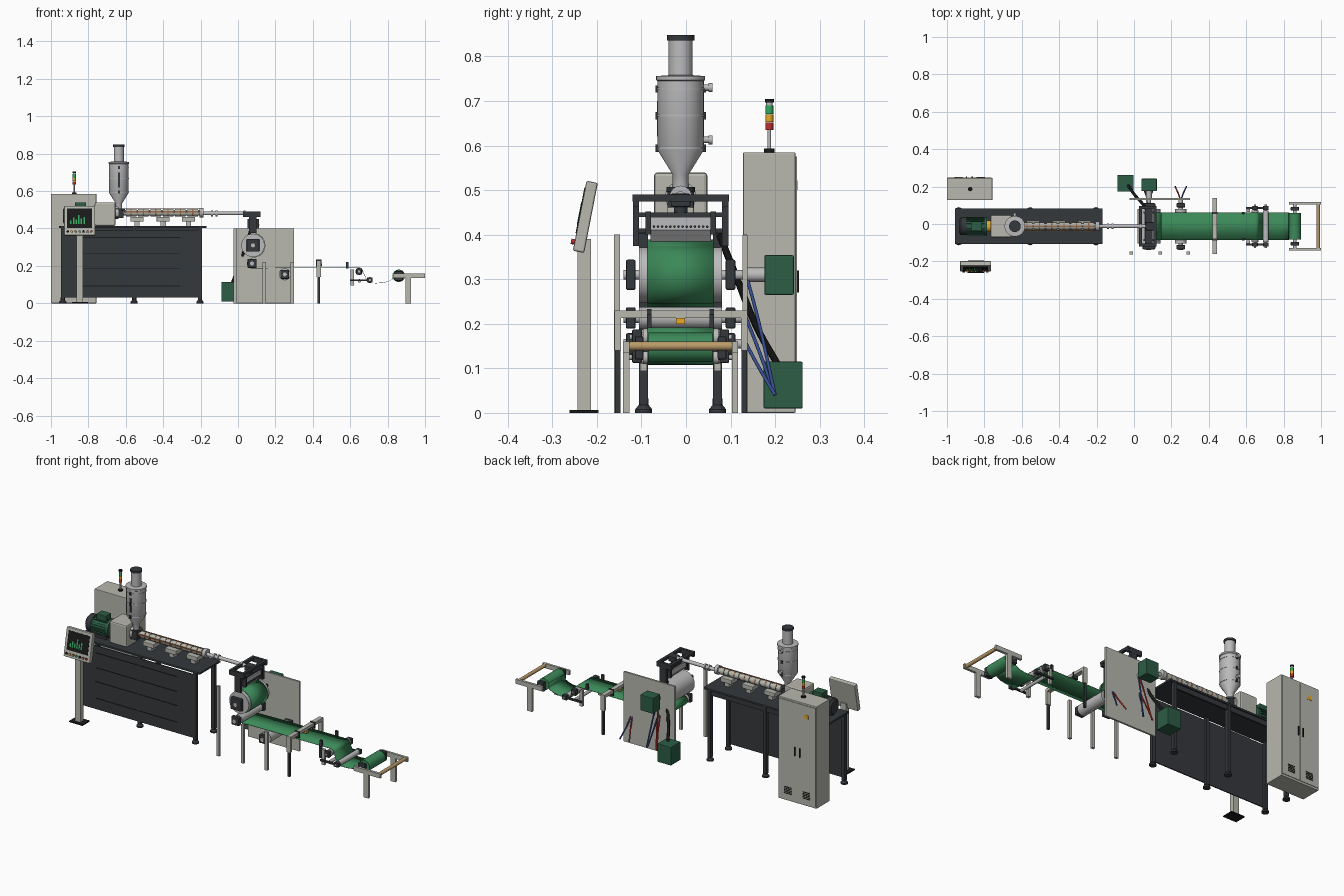
import bpy, bmesh, math
from mathutils import Vector, Matrix

if "Cube" in bpy.data.objects:
    bpy.data.objects.remove(bpy.data.objects["Cube"])

YC = -0.012  # centre line of the production line


def mat(name, r, g, b):
    m = bpy.data.materials.new(name)
    m.diffuse_color = (r, g, b, 1)
    m.use_nodes = True
    m.node_tree.nodes["Principled BSDF"].inputs["Base Color"].default_value = m.diffuse_color
    return m


LIGHT = mat("light_paint", .48, .48, .43)
STEEL = mat("steel", .5, .5, .51)
DARK = mat("dark_paint", .035, .04, .045)
BLACK = mat("black", .01, .01, .01)
GREEN = mat("film_green", .045, .25, .1)
MOTOR = mat("motor_green", .025, .11, .06)
BROWN = mat("copper", .3, .14, .07)
CARD = mat("card_tube", .5, .33, .14)
RED = mat("red", .5, .03, .03)
BLUE = mat("blue", .04, .08, .3)
AMBER = mat("amber", .8, .4, .02)
LAMP = mat("lamp_green", .03, .4, .12)


def finish(name, bm, m, smooth=False):
    bmesh.ops.recalc_face_normals(bm, faces=bm.faces)
    me = bpy.data.meshes.new(name)
    bm.to_mesh(me)
    bm.free()
    o = bpy.data.objects.new(name, me)
    bpy.context.collection.objects.link(o)
    me.materials.append(m)
    if smooth:
        bpy.context.view_layer.objects.active = o
        bpy.ops.object.select_all(action='DESELECT')
        o.select_set(True)
        bpy.ops.object.shade_smooth_by_angle(angle=math.radians(35))
    return o


def box(name, x0, x1, y0, y1, z0, z1, m=LIGHT, bev=0, xf=None):
    bm = bmesh.new()
    bmesh.ops.create_cube(bm, size=1)
    for v in bm.verts:
        v.co = ((x0+x1)/2 + v.co.x*(x1-x0), (y0+y1)/2 + v.co.y*(y1-y0), (z0+z1)/2 + v.co.z*(z1-z0))
    if bev:
        bmesh.ops.bevel(bm, geom=bm.edges[:], offset=bev, segments=2, affect='EDGES', profile=.5)
    if xf:
        bm.transform(xf)
    return finish(name, bm, m)


def lathe(name, prof, loc, axis='Z', m=STEEL, n=32):
    """Turn (radius, height) points about an axis through loc."""
    bm = bmesh.new()
    rings = [[bm.verts.new((r*math.cos(2*math.pi*i/n), r*math.sin(2*math.pi*i/n), h)) for i in range(n)]
             for r, h in prof]
    for a, b in zip(rings, rings[1:]):
        for i in range(n):
            bm.faces.new((a[i], a[(i+1) % n], b[(i+1) % n], b[i]))
    bm.faces.new(rings[0])
    bm.faces.new(rings[-1])
    rot = {'Z': Matrix(), 'X': Matrix.Rotation(math.pi/2, 4, 'Y'), 'Y': Matrix.Rotation(-math.pi/2, 4, 'X')}[axis]
    bm.transform(Matrix.Translation(loc) @ rot)
    return finish(name, bm, m, True)


def cyl(name, loc, r, a, b, axis='Z', m=STEEL, n=24):
    return lathe(name, [(r, a), (r, b)], loc, axis, m, n)


def hose(name, pts, r, m):
    cu = bpy.data.curves.new(name, 'CURVE')
    cu.dimensions, cu.bevel_depth, cu.bevel_resolution, cu.use_fill_caps = '3D', r, 2, True
    s = cu.splines.new('BEZIER')
    s.bezier_points.add(len(pts)-1)
    for p, c in zip(s.bezier_points, pts):
        p.co, p.handle_left_type, p.handle_right_type = c, 'AUTO', 'AUTO'
    cu.materials.append(m)
    o = bpy.data.objects.new(name, cu)
    bpy.context.collection.objects.link(o)


# work table: top, front panel with ribs, legs on round feet
box("table_top", -.957, -.168, YC-.095, YC+.095, .403, .414, DARK, .002)
box("table_front_panel", -.945, -.2, YC-.092, YC-.086, .03, .393, DARK)
for z in (.35, .265, .185, .09):
    box("panel_groove", -.83, -.31, YC-.0935, YC-.092, z, z+.004, BLACK)
box("table_back_rail", -.945, -.2, YC+.078, YC+.088, .375, .403, DARK)
for x in (-.937, -.555, -.203):
    for s in (-1, 1):
        y = YC + s*.083
        box("table_leg", x-.01, x+.01, y-.01, y+.01, .02, .403, DARK)
        lathe("table_foot", [(.019, 0), (.019, .008), (.011, .018), (.011, .032)], (x, y, 0), m=DARK, n=16)

# electrical cabinet with two back doors
box("electrical_cabinet", -1, -.757, .128, .246, 0, .585, LIGHT, .003)
for i, x in enumerate((-.996, -.877)):
    box("cabinet_door", x, x+.116, .246, .249, .012, .575, LIGHT)
    hx = x+.1 if i == 0 else x+.012
    box("door_handle", hx-.003, hx+.003, .249, .254, .27, .32, BLACK)
    for k in range(5):
        box("door_vent", x+.035, x+.08, .249, .251, .04+k*.009, .044+k*.009, BLACK)
box("warning_label", -.95, -.925, .249, .2505, .5, .522, AMBER)

# stack light
for r, a, b, m in ((.012, .585, .593, BLACK), (.004, .593, .635, STEEL), (.009, .635, .652, RED),
                   (.009, .653, .67, AMBER), (.009, .671, .69, LAMP), (.007, .69, .697, STEEL), (.01, .697, .705, BLACK)):
    cyl("stack_light", (-.876, .187, 0), r, a, b, m=m, n=20)

# operator panel, leaning back on its post
box("panel_base", -.888, -.803, -.262, -.196, 0, .006, BLACK)
box("panel_post", -.864, -.83, -.243, -.213, .006, .39)
T = Matrix.Translation((-.847, -.226, .44)) @ Matrix.Rotation(math.radians(-11), 4, 'X')
box("panel_housing", -.083, .083, -.013, .013, -.08, .08, LIGHT, .004, T)
box("panel_screen", -.067, .067, -.0145, -.013, -.04, .065, BLACK, 0, T)
for i, h in enumerate((.02, .035, .025, .05, .03, .04)):
    box("screen_bar", -.05+i*.014, -.042+i*.014, -.0155, -.0145, -.02, -.02+h, LAMP, 0, T)
for i in range(7):
    m = (BLACK, AMBER, BROWN, LAMP, BLACK, BROWN, RED)[i]
    o = cyl("panel_button", (-.063+i*.021, 0, -.06), .006, -.021, -.012, 'Y', m, 12)
    o.data.transform(T)

# drive motor with fins, gearbox and coupling
MZ = .468
cyl("motor_body", (0, YC, MZ), .044, -.91, -.79, 'X', MOTOR)
for i in range(20):
    a = i*math.pi/10
    R = Matrix.Translation((0, YC, MZ)) @ Matrix.Rotation(a, 4, 'X')
    box("motor_fin", -.895, -.8, -.0015, .0015, .04, .05, MOTOR, 0, R)
lathe("motor_fan_cover", [(.036, -.935), (.048, -.925), (.048, -.895)], (0, YC, MZ), 'X', DARK)
cyl("motor_flange", (0, YC, MZ), .05, -.8, -.785, 'X', MOTOR)
cyl("coupling", (0, YC, MZ), .03, -.785, -.76, 'X', AMBER)
box("terminal_box", -.872, -.812, YC-.025, YC+.025, .508, .54, MOTOR, .003)
box("motor_base", -.9, -.8, YC-.04, YC+.04, .414, .43, DARK)
box("gearbox", -.766, -.655, YC-.06, YC+.06, .414, .54, LIGHT, .008)
cyl("gearbox_output", (0, YC, .485), .035, -.656, -.64, 'X', STEEL)

# feed hopper
HX = -.637
lathe("hopper", [(.018, .5), (.018, .535), (.052, .59), (.052, .745), (.055, .747), (.055, .756), (.027, .758),
                 (.027, .838)], (HX, YC, 0), m=STEEL, n=40)
cyl("hopper_cap", (HX, YC, 0), .031, .836, .848, m=DARK, n=32)
for z in (.592, .665, .725):
    cyl("hopper_band", (HX, YC, 0), .0535, z, z+.005, n=40)
    for s in (-1, 1):
        box("hopper_latch", HX-.005, HX+.005, YC+s*.053-.004, YC+s*.053+.004, z-.006, z+.01, DARK)
for z in (.73, .613):
    cyl("hopper_port", (HX, YC, z), .007, .045, .062, 'Y')
    cyl("hopper_port_flange", (HX, YC, z), .01, .062, .072, 'Y')
box("hopper_sight_glass", HX-.005, HX+.005, YC-.0535, YC-.05, .62, .7, DARK)
cyl("feed_flange", (HX, YC, 0), .032, .496, .507, m=DARK)
box("feed_throat", HX-.025, HX+.025, YC-.03, YC+.03, .455, .497, DARK, .003)

# barrel with heater bands, cooling fans and cable run
BZ = .485
cyl("barrel", (0, YC, BZ), .015, -.64, -.2, 'X')
for i in range(6):
    x = -.6+i*.066
    cyl("heater_band", (0, YC, BZ), .02, x, x+.056, 'X', LIGHT)
    cyl("band_clamp", (0, YC, BZ), .021, x+.025, x+.031, 'X', BROWN)
box("heater_cable_front", -.61, -.2, YC-.025, YC-.019, .486, .493, BROWN)
box("heater_cable_top", -.61, -.2, YC-.003, YC+.003, .503, .508, BROWN)
for x in (-.54, -.4, -.265):
    box("cooling_fan", x-.035, x+.035, YC-.03, YC+.03, .437, .462, LIGHT, .003)
    box("barrel_support", x-.014, x+.014, YC-.02, YC+.02, .414, .437, STEEL)

# melt pipe to the die
cyl("barrel_flange", (0, YC, BZ), .025, -.205, -.185, 'X')
cyl("melt_pipe", (0, YC, .481), .01, -.19, .08, 'X')
for x in (-.145, -.12, .03):
    cyl("pipe_flange", (0, YC, .481), .016, x, x+.01, 'X')
box("pipe_elbow", .062, .105, YC-.022, YC+.022, .462, .492, DARK, .003)
cyl("die_feed", (.083, YC, 0), .015, .435, .465, m=DARK)

# sheet die and its carrying portal
bm = bmesh.new()
pr = [(.055, .44), (.055, .41), (.077, .385), (.087, .385), (.108, .41), (.108, .44)]
f = bm.faces.new([bm.verts.new((x, YC-.068, z)) for x, z in pr])
g = bmesh.ops.extrude_face_region(bm, geom=[f])['geom']
bmesh.ops.translate(bm, verts=[v for v in g if isinstance(v, bmesh.types.BMVert)], vec=(0, .136, 0))
finish("sheet_die", bm, STEEL)
for i in range(14):
    cyl("die_bolt", (0, YC-.06+i*.0092, .418), .003, .108, .114, 'X', DARK, 8)
for x in (.035, .112):
    box("portal_rail", x-.008, x+.008, YC-.108, YC+.108, .475, .49, DARK)
for s in (-1, 1):
    y = YC + s*.1
    box("portal_post", .06, .1, y-.007, y+.007, .375, .49, DARK)
    box("portal_side", .027, .12, y-.007, y+.007, .462, .49, DARK)
    box("die_end_plate", .05, .113, YC+s*.073-.006, YC+s*.073+.006, .4, .452, DARK)
box("die_crossbar", .06, .1, YC-.1, YC+.1, .44, .45, DARK)

# roll stand: back plate, front posts
box("stand_plate", -.025, .3, .127, .138, 0, .4, LIGHT, .001)
for x, h in ((-.015, .4), (.14, .22), (.29, .22)):
    box("stand_post", x-.009, x+.009, -.162, -.148, 0, h)

# cooling rolls with square bearings
for x, z, r, b in ((.08, .31, .062, .034), (.075, .213, .0245, .024), (.25, .155, .032, .024)):
    cyl("cooling_roll", (x, YC, z), r, -.093, .093, 'Y', STEEL, 48)
    cyl("roll_shaft", (x, YC, z), .011, -.128, .14, 'Y')
    for s in (-1, 1):
        y = YC + s*.112
        box("roll_bearing", x-b, x+b, y-.011, y+.011, z-b, z+b, DARK, .004)
    for s, m in ((-1, RED), (1, BLUE)):
        hose("water_hose", [(x+s*.004, .135, z), (x+s*.012, .16, z-.3*z), (x+s*.03, .2, .04)], .004, m)

# drive boxes and cable behind the plate
box("roll_drive", .04, .122, .176, .242, .265, .354, MOTOR, .003)
cyl("drive_shaft", (.08, 0, .31), .016, .136, .178, 'Y')
box("floor_unit", -.088, -.002, .174, .262, .01, .115, MOTOR, .003)
hose("thick_cable", [(.07, .075, .4), (.04, .115, .3), (.0, .16, .19), (-.03, .205, .11)], .008, BLACK)

# film path, from the die round the rolls to the winder
def arc(cx, cz, r, a0, a1, n):
    return [(cx+r*math.cos(math.radians(a0+(a1-a0)*i/n)), cz+r*math.sin(math.radians(a0+(a1-a0)*i/n)))
            for i in range(n+1)]


path = [(.082, .388)] + arc(.08, .31, .064, 80, -90, 24) + arc(.075, .213, .027, 95, 270, 12)[1:] + [(.25, .189), (.45, .189)]
path += arc(.647, .17, .02, 90, 0, 6) + arc(.705, .125, .017, 190, 275, 5)
path += [(.74, .107), (.77, .109), (.8, .115), (.825, .128)] + arc(.86, .147, .0335, 200, 160, 3)
bm = bmesh.new()
rows = [(bm.verts.new((x, YC-.074, z)), bm.verts.new((x, YC+.074, z))) for x, z in path]
for a, b in zip(rows, rows[1:]):
    bm.faces.new((a[0], a[1], b[1], b[0]))
film = finish("film_sheet", bm, GREEN, True)
film.modifiers.new("thickness", 'SOLIDIFY').thickness = .002

# measuring bridge
box("bridge_beam", .42, .445, -.16, .138, .213, .23)
for y in (-.153, .131):
    box("bridge_post", .42, .445, y-.007, y+.007, .14, .213)
    box("bridge_leg", .426, .439, y-.006, y+.006, 0, .14, DARK)
for y in (YC-.07, YC+.07):
    box("bridge_clamp", .418, .447, y-.005, y+.005, .197, .233, DARK)
box("sensor", .42, .45, YC-.01, YC+.01, .199, .213, AMBER)

# haul-off rollers with bearings and brackets
for x, z, r in ((.647, .17, .019), (.705, .125, .015)):
    cyl("haul_off_roller", (x, YC, z), r, -.085, .085, 'Y', STEEL, 32)
    cyl("haul_off_shaft", (x, YC, z), .006, -.115, .115, 'Y')
    for s in (-1, 1):
        y = YC + s*.098
        box("haul_off_bearing", x-.015, x+.015, y-.011, y+.011, z-r+.002, z+r-.002, DARK, .003)
for s in (-1, 1):
    box("haul_off_bracket", .602, .62, YC+s*.083-.008, YC+s*.083+.008, .094, .182)
    box("edge_guide", .578, .592, YC+s*.07-.005, YC+s*.07+.005, .187, .222, DARK)
    box("lower_bracket", .6, .7, YC+s*.098-.005, YC+s*.098+.005, .118, .128, DARK)
cyl("lower_guide_roller", (.65, YC, .12), .009, -.09, .09, 'Y')

# winder: side arms, legs, film reel and spare core
cyl("film_reel", (.86, YC, .147), .033, -.072, .072, 'Y', GREEN, 40)
cyl("reel_shaft", (.86, YC, .147), .01, -.122, .122, 'Y')
cyl("spare_core", (.985, YC, .15), .01, -.125, .125, 'Y', CARD)
for s in (-1, 1):
    y = YC + s*.122
    box("winder_arm", .83, 1, y-.007, y+.007, .135, .16)
    box("winder_leg", .895, .925, y-.007, y+.007, 0, .135)
    box("reel_chuck", .838, .882, YC+s*.093-.01, YC+s*.093+.01, .12, .172, DARK, .004)
